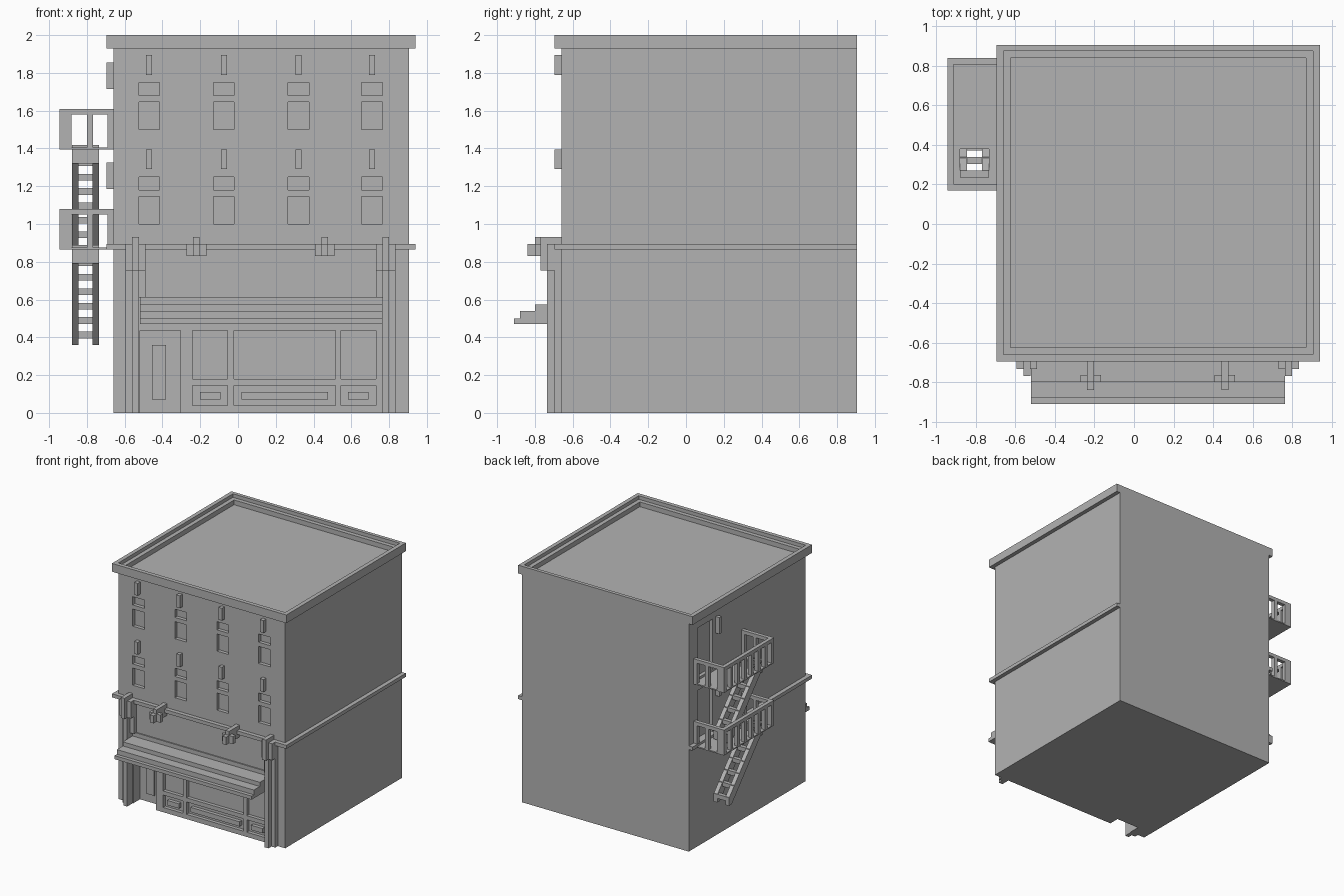
import bpy
import bmesh

if "Cube" in bpy.data.objects:
    bpy.data.objects.remove(bpy.data.objects["Cube"], do_unlink=True)

# One plain grey for everything
grey = bpy.data.materials.new("plain_grey")
grey.use_nodes = True
tone = (0.45, 0.45, 0.45, 1)
grey.diffuse_color = tone
grey.node_tree.nodes["Principled BSDF"].inputs["Base Color"].default_value = tone

UNIT = 0.01  # all sizes below are in hundredths


def finish(name, bm):
    bmesh.ops.recalc_face_normals(bm, faces=bm.faces)
    mesh = bpy.data.meshes.new(name)
    bm.to_mesh(mesh)
    bm.free()
    mesh.materials.append(grey)
    obj = bpy.data.objects.new(name, mesh)
    bpy.context.collection.objects.link(obj)
    return obj


def boxes(name, spans):
    """One object made of boxes, each given as x, y and z ranges."""
    bm = bmesh.new()
    for span in spans:
        verts = bmesh.ops.create_cube(bm, size=1)["verts"]
        for v in verts:
            for axis, (low, high) in enumerate(span):
                v.co[axis] = UNIT * (high if v.co[axis] > 0 else low)
    return finish(name, bm)


def prism(name, axis_span, profile):
    """Extrude a y-z profile along x."""
    left, right = axis_span
    bm = bmesh.new()
    face = bm.faces.new([bm.verts.new((UNIT * left, UNIT * y, UNIT * z)) for y, z in profile])
    moved = bmesh.ops.extrude_face_region(bm, geom=[face])["geom"]
    verts = [g for g in moved if isinstance(g, bmesh.types.BMVert)]
    bmesh.ops.translate(bm, verts=verts, vec=(UNIT * (right - left), 0, 0))
    return finish(name, bm)


def around(centre, half):
    return (centre - half, centre + half)


def shrink(span, amount):
    return (span[0] + amount, span[1] - amount)


# Building extents
LEFT, RIGHT, FRONT, BACK = -66, 90.5, -66, 90.5
ROOF, TOP = 193, 200
OUT = 3.5

# Main block, cut by windows, shop front and doors
body = boxes("building_body", [((LEFT, RIGHT), (FRONT, BACK), (0, ROOF))])
window_columns = (-47, -7.5, 32, 71)
window_floors = (100, 150)
shop_bays = ((-24, -5.5), (-2, 51.5), (54.5, 73))
recess = (FRONT - 5, FRONT + 3)
cuts = []
for z in window_floors:
    for x in window_columns:
        cuts.append((around(x, 5.5), recess, (z, z + 14.5)))
        cuts.append((around(x, 5.5), recess, (z + 18, z + 25)))
for bay in shop_bays:
    cuts.append((bay, recess, (18, 43.5)))
    cuts.append((bay, recess, (4, 14.5)))
cuts.append(((-52, -30.5), (FRONT - 5, FRONT + 9), (-5, 43.5)))
platform_floors = (86.5, 139.5)
for z in platform_floors:
    cuts.append(((LEFT - 5, LEFT + 3), (58.5, 78.5), (z + 3, z + 45.5)))
cutter = boxes("recess_cutter", cuts)
cutter.hide_render = True
cutter.hide_viewport = True
cutter.display_type = "WIRE"
cut = body.modifiers.new("recesses", "BOOLEAN")
cut.operation = "DIFFERENCE"
cut.solver = "EXACT"
cut.object = cutter

# Entrance door glass, inset from the door by a small frame
boxes("door_panel", [(x, (FRONT + 8, FRONT + 9), (7, 36)) for x in [(-45.5, -38)]])

# Raised blocks in the lower shop panels
boxes("shop_panel_blocks",
      [(shrink(bay, 3.8), (FRONT, FRONT + 3), (7, 11)) for bay in shop_bays])

# Keystones over the windows
boxes("window_keystones", [(around(x, 1.6), (FRONT - OUT, FRONT), (z + 29, z + 39.5))
                           for x in window_columns for z in window_floors])


# Parapet: tall outer rim and lower inner step, open in the middle
def ring(name, xs, ys, widths, zs):
    (x0, x1), (y0, y1) = xs, ys
    side, front, back = widths
    middle = (y0 + front, y1 - back)
    return boxes(name, [
        (xs, (y0, y0 + front), zs), (xs, (y1 - back, y1), zs),
        ((x0, x0 + side), middle, zs), ((x1 - side, x1), middle, zs)])


rim_x = (LEFT - OUT, RIGHT + OUT)
ring("cornice_rim", rim_x, (FRONT - OUT, BACK), (OUT, OUT, 3), (ROOF, TOP))
ring("parapet_step", (LEFT, RIGHT), (FRONT, BACK - 3), (OUT, OUT, OUT), (ROOF, ROOF + 4))

# Ledge round the front and both sides
boxes("storey_ledge", [
    (rim_x, (FRONT - OUT, FRONT), (86.5, 89.5)),
    ((LEFT - OUT, LEFT), (FRONT, BACK), (86.5, 89.5)),
    ((RIGHT, RIGHT + OUT), (FRONT, BACK), (86.5, 89.5))])

# Pilasters mirrored about the shop centre, with stepped capitals
SHOP = 12
parts = []
for sign in (-1, 1):
    def flank(inner, outer):
        return tuple(sorted((SHOP + sign * inner, SHOP + sign * outer)))
    parts += [
        (flank(64.5, 71.5), (FRONT - OUT, FRONT), (0, 75.5)),
        (flank(64.5, 68), (FRONT - 7.5, FRONT), (0, 75.5)),
        (flank(61, 64.5), (FRONT - OUT, FRONT), (61, 75.5)),
        (flank(61, 71.5), (FRONT - 7.5, FRONT), (75.5, 89.5)),
        (flank(64.5, 68), (FRONT - 11, FRONT), (75.5, 93))]
boxes("shop_pilasters", parts)
boxes("sign_sill", [((-52, 76.5), (FRONT - 1, FRONT), (57.5, 61))])

# Stepped awning
prism("awning", (-52, 76.5), [(FRONT, 47), (-91, 47), (-91, 50), (-88, 50),
                              (-88, 54), (-80, 54), (-80, 57.5), (FRONT, 57.5)])

# Sign lamps on short arms
for side, x in (("right", -22), ("left", 46)):
    boxes("sign_lamp_" + side, [
        (around(x, 1.7), (-80, FRONT), (83, 93)),
        (around(x, 5.2), (-80, -76.5), (83, 89.5)),
        (around(x, 1.7), (-84, -80), (83, 89.5))])

# Fire escape: platform, railing and stair repeated on two floors
OUTER, NEAR, FAR, BAR = -94.5, 17, 84, 3.2
HOLE_X, HOLE_Y = (-88, -73.5), (23.5, 38)
STEPS, RISE, RUN = 7, 7.65, 6.85
for level, z in zip(("lower", "upper"), platform_floors):
    deck = (z, z + 1)
    boxes(level + "_platform", [
        ((OUTER, LEFT), (NEAR, HOLE_Y[0]), deck),
        ((OUTER, LEFT), (HOLE_Y[1], FAR), deck),
        ((OUTER, HOLE_X[0]), HOLE_Y, deck),
        ((HOLE_X[1], LEFT), HOLE_Y, deck)])

    # Hand rail on three sides with evenly spaced posts
    rail, post = (z + 18.5, z + 21.5), (z, z + 18.5)
    ends = ((NEAR, NEAR + BAR), (FAR - BAR, FAR))
    bars = [((OUTER, OUTER + BAR), (NEAR, FAR), rail)]
    for end in ends:
        bars.append(((OUTER + BAR, LEFT), end, rail))
        for x in (OUTER + BAR, -80, LEFT - BAR):
            bars.append(((x, x + BAR), end, post))
    gaps = 7
    for i in range(gaps + 1):
        y = NEAR + (FAR - BAR - NEAR) * i / gaps
        bars.append(((OUTER, OUTER + BAR), (y, y + BAR), post))
    boxes(level + "_railing", bars)

    # Stair rising towards the front, ending in the platform opening
    treads = []
    for i in range(STEPS):
        y = HOLE_Y[0] + RUN * (STEPS - 1 - i)
        base = z - 47 + RISE * i
        treads.append((HOLE_X, (y, y + OUT), (base, base + OUT)))
    treads.append((HOLE_X, HOLE_Y[:1] + (HOLE_Y[0] + 1,), (z - 7.5, z + 2)))
    boxes(level + "_treads", treads)
    foot = HOLE_Y[0] + RUN * (STEPS - 1)
    head = HOLE_Y[0]
    slope = [(foot + OUT, z - 50.5), (foot + OUT, z - 44),
             (head + OUT, z + 2), (head, z + 2), (head, z - 4.5), (foot, z - 50.5)]
    for side, x in (("outer", HOLE_X[0]), ("inner", HOLE_X[1] - OUT)):
        prism(level + "_stringer_" + side, (x, x + OUT), slope)

    # Wall lamp beside the escape door
    boxes(level + "_door_lamp", [((LEFT - OUT, LEFT), (51.5, 54.5), (z + 32, z + 46))])
